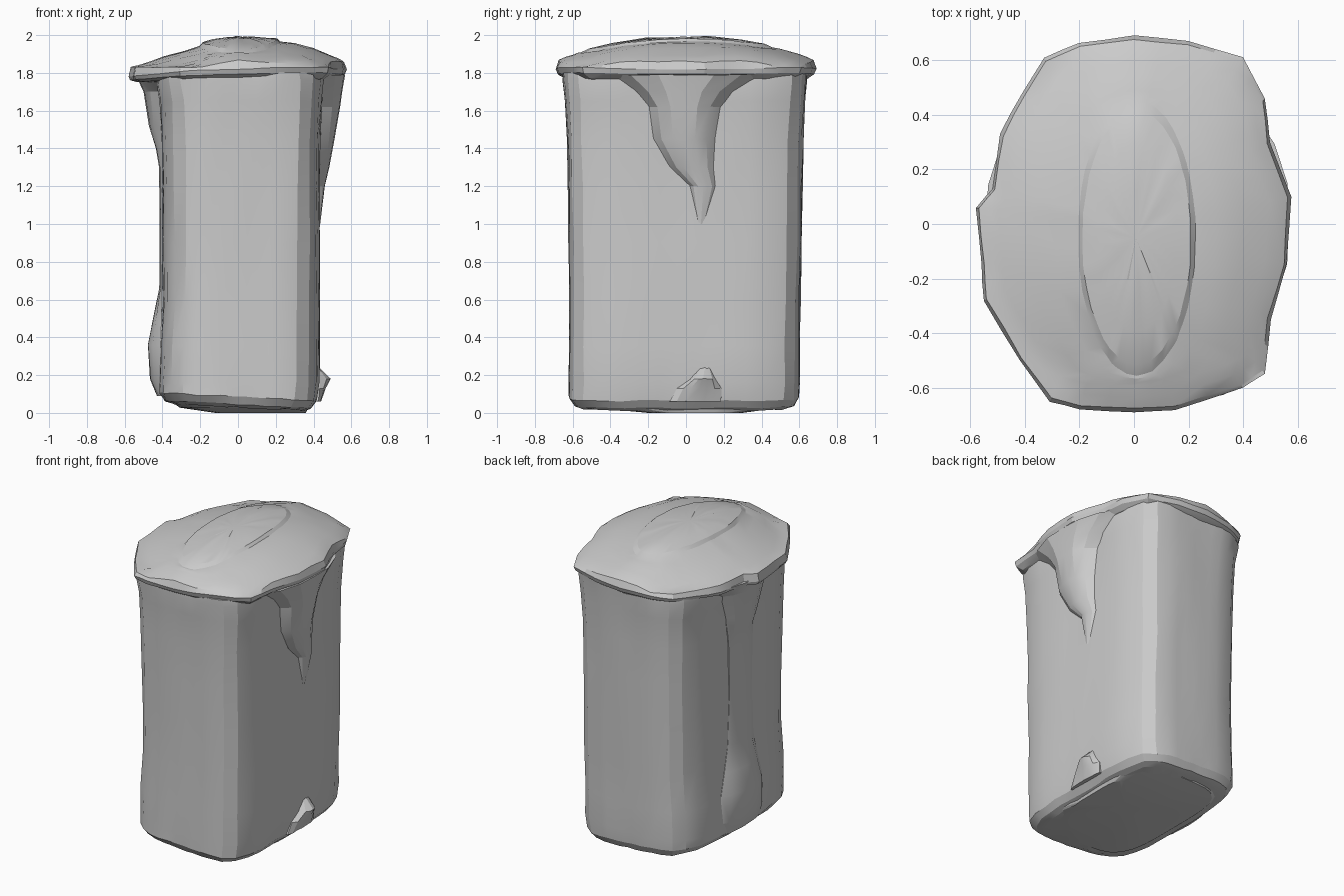
import bpy, bmesh, math, random
from mathutils import Vector

if "Cube" in bpy.data.objects:
    bpy.data.objects.remove(bpy.data.objects["Cube"])

random.seed(4)


def loft(name, rings, jitter=0.0):
    """Skin equal-length closed rings, bottom to top, with capped ends."""
    bm = bmesh.new()
    rows = []
    for ring in rings:
        rows.append([bm.verts.new([c + random.uniform(-jitter, jitter) for c in p]) for p in ring])
    n = len(rows[0])
    for a, b in zip(rows, rows[1:]):
        for i in range(n):
            j = (i + 1) % n
            bm.faces.new((a[i], a[j], b[j], b[i]))
    for row, flip in ((rows[0], True), (rows[-1], False)):
        c = Vector((0, 0, 0))
        for v in row:
            c += v.co / n
        m = bm.verts.new(c)
        for i in range(n):
            tri = (row[i], row[(i + 1) % n], m)
            bm.faces.new(tri[::-1] if flip else tri)
    bmesh.ops.recalc_face_normals(bm, faces=bm.faces)
    me = bpy.data.meshes.new(name)
    bm.to_mesh(me)
    bm.free()
    ob = bpy.data.objects.new(name, me)
    bpy.context.collection.objects.link(ob)
    for o in bpy.context.selected_objects:
        o.select_set(False)
    ob.select_set(True)
    bpy.context.view_layer.objects.active = ob
    bpy.ops.object.shade_smooth_by_angle(angle=math.radians(20))
    return ob


def squircle(cx, hx, y0, y1, z, n=44, tilt=0.0):
    """Rounded box section; corners are tighter on the right side."""
    pts = []
    for i in range(n):
        t = 2 * math.pi * (i + 0.5) / n
        c, s = math.cos(t), math.sin(t)
        e = 5.2 if c > 0 else 4.2
        r = (abs(c) ** e + abs(s) ** e) ** (-1 / e)
        x = cx + hx * c * r
        pts.append((x, (y0 + y1) / 2 + (y1 - y0) / 2 * s * r, z - tilt * x))
    return pts


# Body: boxy rounded shell, waisted at mid height, flared under the lid
levels = [(0.03, 0.01, 0.34, -0.54, 0.53), (0.045, 0.0, 0.385, -0.59, 0.57),
          (0.085, 0.0, 0.415, -0.62, 0.595), (0.16, 0.005, 0.425, -0.62, 0.60),
          (0.35, 0.01, 0.42, -0.62, 0.60), (0.6, 0.015, 0.415, -0.615, 0.605),
          (0.9, 0.015, 0.415, -0.62, 0.61), (1.2, 0.015, 0.415, -0.625, 0.615),
          (1.45, 0.015, 0.42, -0.63, 0.62), (1.65, 0.015, 0.43, -0.64, 0.63),
          (1.76, 0.01, 0.445, -0.65, 0.64), (1.80, 0.01, 0.44, -0.65, 0.64)]
loft("bin_body", [squircle(cx, hx, a, b, z, tilt=0.05 if z < 0.1 else 0)
                  for z, cx, hx, a, b in levels], 0.004)

# Lid outline seen from above, anticlockwise
outline = [(0.575, 0.1), (0.5, 0.3), (0.48, 0.46), (0.4, 0.61), (0.2, 0.67), (0, 0.69),
           (-0.2, 0.665), (-0.33, 0.61), (-0.41, 0.48), (-0.49, 0.33), (-0.52, 0.13),
           (-0.58, 0.06), (-0.56, -0.15), (-0.55, -0.28), (-0.42, -0.5), (-0.31, -0.65),
           (-0.2, -0.68), (0, -0.69), (0.15, -0.68), (0.4, -0.6), (0.48, -0.55),
           (0.5, -0.35), (0.56, -0.15)]
edge = []
for i, p in enumerate(outline):
    q = outline[(i + 1) % len(outline)]
    edge += [p, ((p[0] + q[0]) / 2, (p[1] + q[1]) / 2)]

crown = [(-0.6, 1.82), (-0.5, 1.85), (-0.4, 1.885), (-0.25, 1.925), (-0.15, 1.97),
         (0.0, 1.995), (0.2, 1.975), (0.35, 1.95), (0.5, 1.89), (0.6, 1.85)]


def top_z(x, y):
    """Height of the domed lid: profile across x, parabola along y."""
    for (xa, za), (xb, zb) in zip(crown, crown[1:]):
        if xa <= x <= xb:
            z = za + (zb - za) * (x - xa) / (xb - xa)
            return max(1.835, z - 0.27 * y * y)


def under_ring(s, z, follow):
    return [(x * s, y * s, z + follow * (0.02 * x / 0.58 + 0.02 * (y / 0.68) ** 2 - 0.01))
            for x, y in edge]


def top_ring(s, blend=0.0, lift=0.0):
    """Lid outline scaled by s, blended towards the raised oval."""
    out = []
    for x, y in edge:
        t = math.atan2(y / 0.68, x / 0.57)
        ox, oy = 0.01 + 0.21 * s * math.cos(t), -0.05 + 0.49 * s * math.sin(t)
        px = x * s * (1 - blend) + ox * blend
        py = y * s * (1 - blend) + oy * blend
        out.append((px, py, min(2.0, top_z(px, py) + lift)))
    return out


# Lid: drooping rim, shallow dome and raised oval centre
loft("lid", [under_ring(0.82, 1.75, 0), under_ring(0.93, 1.765, 0.4), under_ring(0.985, 1.785, 0.8),
             under_ring(1.0, 1.81, 1), top_ring(0.98, 0, -0.005), top_ring(0.92),
             top_ring(0.86), top_ring(0.92, 0.4), top_ring(0.98, 0.75), top_ring(1.03, 1.0, -0.004),
             top_ring(0.95, 1.0, 0.008), top_ring(0.7, 1.0, 0.006), top_ring(0.35, 1.0, 0.004)],
     0.002)


# Side bulges: each level is (z, outward x, y centre, half width)
def bulge(name, side, levels, inner=0.34, base=0.425):
    rings = []
    for z, x, yc, w in levels:
        prof = [(inner, -1), (base + (x - base) * 0.1, -0.97), (base + (x - base) * 0.65, -0.7),
                (x - 0.004, -0.35), (x, 0), (x - 0.004, 0.35),
                (base + (x - base) * 0.65, 0.7), (base + (x - base) * 0.1, 0.97), (inner, 1)]
        rings.append([(side * px, yc + w * py, z) for px, py in prof])
    return loft(name, rings, 0.002)


bulge("right_latch", 1, [(1.0, 0.435, 0.08, 0.02), (1.2, 0.46, 0.09, 0.07),
                         (1.3, 0.485, 0.03, 0.12), (1.45, 0.51, -0.01, 0.17),
                         (1.62, 0.54, -0.01, 0.2), (1.7, 0.55, -0.01, 0.27),
                         (1.79, 0.565, 0.0, 0.42)])
bulge("left_spine", -1, [(0.09, 0.43, 0.0, 0.2), (0.18, 0.465, 0.0, 0.24),
                         (0.36, 0.478, 0.0, 0.22), (0.5, 0.45, 0.0, 0.18),
                         (0.66, 0.418, 0.0, 0.14), (1.0, 0.415, 0.0, 0.12),
                         (1.3, 0.418, 0.0, 0.13), (1.4, 0.435, 0.0, 0.14),
                         (1.52, 0.47, 0.0, 0.17), (1.7, 0.5, 0.0, 0.24),
                         (1.79, 0.54, 0.0, 0.4)], base=0.40)
bulge("right_foot_bump", 1, [(0.06, 0.44, 0.05, 0.14), (0.13, 0.465, 0.07, 0.12),
                             (0.18, 0.49, 0.09, 0.07), (0.24, 0.43, 0.1, 0.03)])

# Base: shallow pad bringing the bin down to the ground
loft("base_pad", [squircle(0.12, 0.24, -0.2, 0.3, 0.0),
                  squircle(0.03, 0.34, -0.5, 0.5, 0.028),
                  squircle(0.0, 0.35, -0.54, 0.52, 0.06)])
